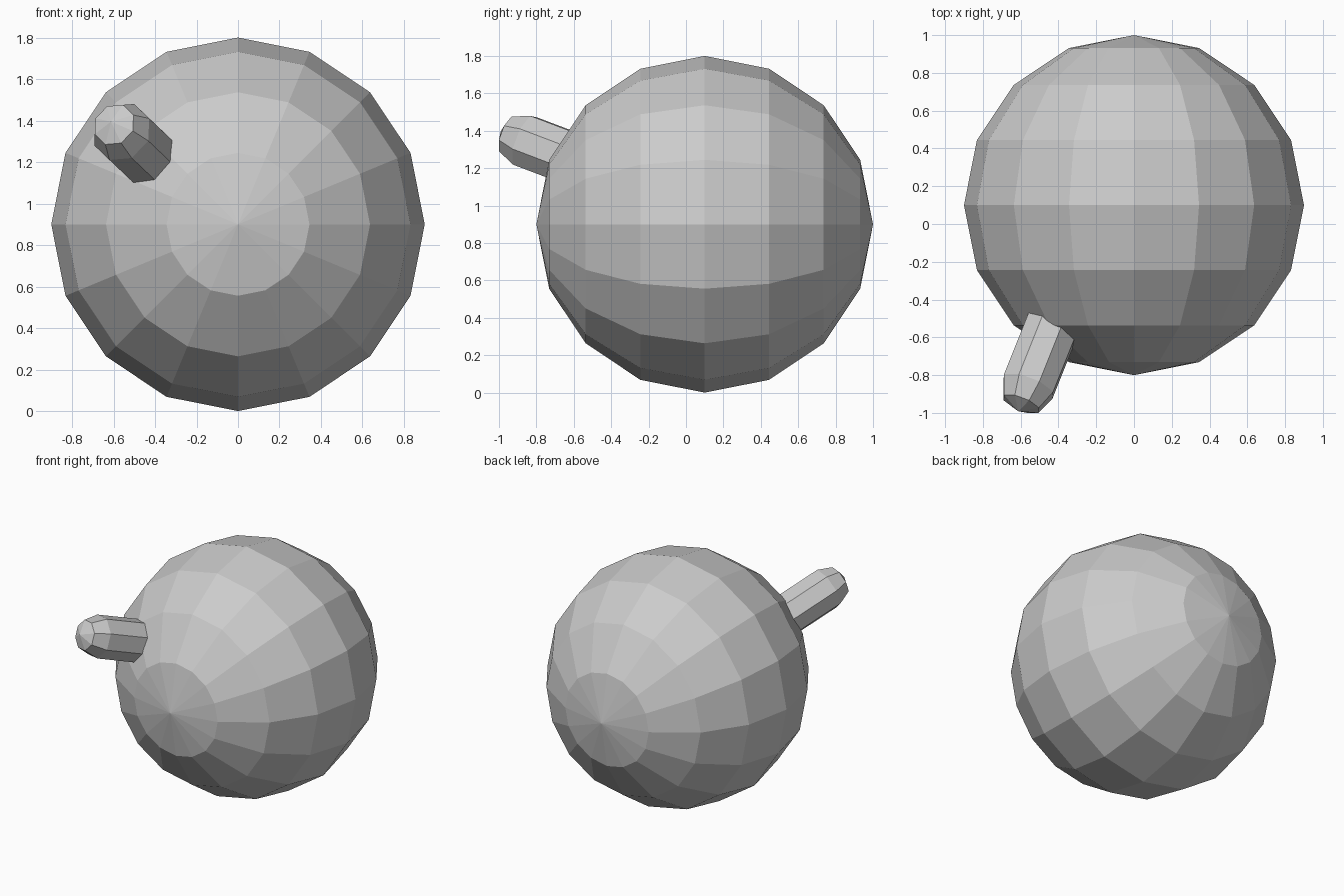
import bpy
import bmesh
import math
from mathutils import Matrix, Vector

cube = bpy.data.objects.get("Cube")
if cube:
    bpy.data.objects.remove(cube, do_unlink=True)

# One plain grey for everything
grey = bpy.data.materials.new("plain grey")
grey.use_nodes = True
grey.diffuse_color = (0.6, 0.6, 0.6, 1)
grey.node_tree.nodes["Principled BSDF"].inputs["Base Color"].default_value = grey.diffuse_color


def finish(bm, name):
    bmesh.ops.recalc_face_normals(bm, faces=bm.faces)
    mesh = bpy.data.meshes.new(name)
    bm.to_mesh(mesh)
    bm.free()
    mesh.materials.append(grey)
    obj = bpy.data.objects.new(name, mesh)
    bpy.context.collection.objects.link(obj)
    return obj


# Faceted ball with its poles facing front and back
bm = bmesh.new()
bmesh.ops.create_uvsphere(bm, u_segments=16, v_segments=8, radius=0.9)
ball = finish(bm, "ball")
ball.data.transform(Matrix.Translation((0, 0.1, 0.9)) @ Matrix.Rotation(math.pi / 2, 4, "X"))

# Eight-sided peg with a domed tip, its root sunk into the ball
radius, sides = 0.15, 8
shoulder = Vector((-0.56, -0.86, 1.345))
axis = Vector((-0.40, -1, 0.38)).normalized()
across = Vector((1, -0.40, 0)).normalized()
up = across.cross(axis)
if up.z < 0:
    up.negate()
bm = bmesh.new()
dome = radius * math.sqrt(0.5)
rings = []
for along, r in ((-0.45, radius), (0, radius), (dome, dome)):
    ring = []
    for i in range(sides):
        a = math.radians(27.5) + math.tau * i / sides
        ring.append(bm.verts.new(shoulder + axis * along
                                 + (across * math.cos(a) + up * math.sin(a)) * r))
    rings.append(ring)
tip = bm.verts.new(shoulder + axis * radius)
bm.faces.new(rings[0])
for i in range(sides):
    j = (i + 1) % sides
    for low, high in zip(rings, rings[1:]):
        bm.faces.new((low[i], low[j], high[j], high[i]))
    bm.faces.new((rings[-1][i], rings[-1][j], tip))
finish(bm, "peg")
